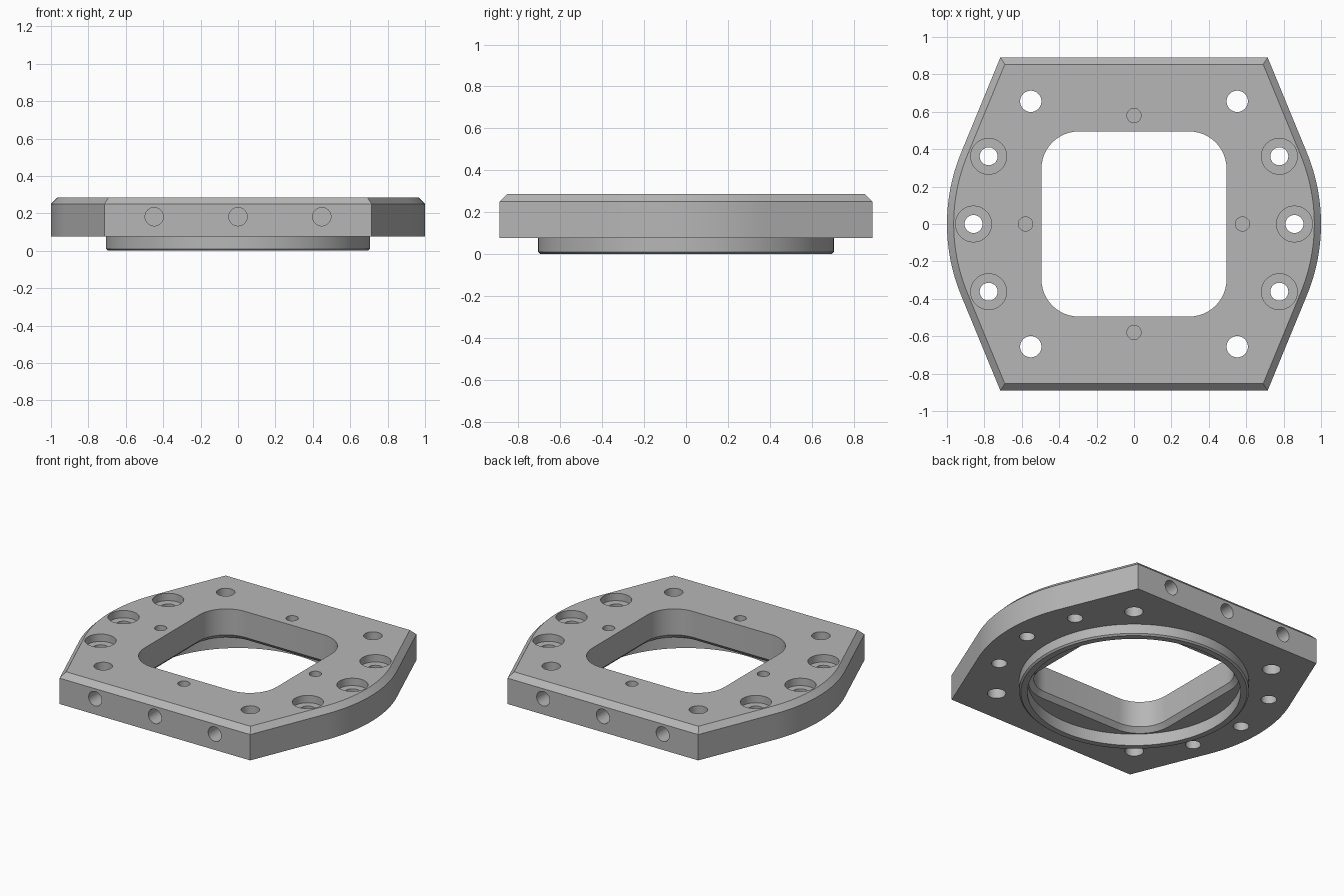
import bpy, bmesh, math
from mathutils import Matrix, Vector

cube = bpy.data.objects.get("Cube")
if cube:
    bpy.data.objects.remove(cube, do_unlink=True)

grey = bpy.data.materials.new("machined grey")
grey.use_nodes = True
colour = (0.47, 0.47, 0.47, 1)
grey.diffuse_color = colour
grey.node_tree.nodes["Principled BSDF"].inputs["Base Color"].default_value = colour

BOTTOM, TOP, BEVEL = 0.075, 0.286, 0.036
LEDGE = 0.08


def loft(name, layers, matrix=Matrix()):
    """Closed solid through (loop, height) layers."""
    bm = bmesh.new()
    rings = [[bm.verts.new(matrix @ Vector((x, y, z))) for x, y in loop] for loop, z in layers]
    for a, b in zip(rings, rings[1:]):
        for i in range(len(a)):
            j = (i + 1) % len(a)
            bm.faces.new((a[i], a[j], b[j], b[i]))
    bm.faces.new(rings[0][::-1])
    bm.faces.new(rings[-1])
    bmesh.ops.recalc_face_normals(bm, faces=bm.faces)
    mesh = bpy.data.meshes.new(name)
    bm.to_mesh(mesh)
    bm.free()
    mesh.materials.append(grey)
    obj = bpy.data.objects.new(name, mesh)
    bpy.context.collection.objects.link(obj)
    return obj


def arc(cx, cy, r, start, end, n):
    angles = [math.radians(start + (end - start) * i / n) for i in range(n + 1)]
    return [(cx + r * math.cos(a), cy + r * math.sin(a)) for a in angles]


def circle(r, n=40, cx=0, cy=0):
    return arc(cx, cy, r, 0, 360, n)[:-1]


def rounded_square(half, r):
    c = half - r
    loop = []
    for k, (sx, sy) in enumerate(((1, 1), (-1, 1), (-1, -1), (1, -1))):
        loop += arc(sx * c, sy * c, r, 90 * k, 90 * k + 90, 12)
    return loop


def outline(inset):
    """Round sides running tangentially into straight tapers."""
    angle, r, y = 22.4, 1 - inset, 0.89 - inset
    t = math.radians(angle)
    x = (r - y * math.sin(t)) / math.cos(t)
    right = [(x, -y)] + arc(0, 0, r, -angle, angle, 24) + [(x, y)]
    return right + [(-px, -py) for px, py in right]


def boolean(target, tool, operation="DIFFERENCE"):
    tool.hide_render = True
    mod = target.modifiers.new(tool.name, "BOOLEAN")
    mod.object, mod.operation, mod.solver = tool, operation, "EXACT"
    bpy.context.view_layer.objects.active = target
    bpy.ops.object.modifier_apply(modifier=mod.name)
    bpy.data.objects.remove(tool, do_unlink=True)


def drill(x, y, r, z0, z1=0.4):
    boolean(plate, loft("drill", [(circle(r, 32, x, y), z0), (circle(r, 32, x, y), z1)]))


# Plate with bevelled top rim
plate = loft("mounting_plate", [(outline(0), BOTTOM), (outline(0), TOP - BEVEL),
                                (outline(BEVEL), TOP)])

# Locating ring under the plate
ring = loft("locating_ring", [(circle(0.695, 96), 0), (circle(0.706, 96), 0.01),
                              (circle(0.706, 96), 0.12)])
boolean(plate, ring, "UNION")

# Round bore, then the square opening with a bevelled lower edge
boolean(plate, loft("bore", [(circle(0.655, 96), -0.1), (circle(0.655, 96), LEDGE)]))
boolean(plate, loft("opening", [(rounded_square(0.53, 0.235), LEDGE - 0.005),
                                (rounded_square(0.495, 0.2), LEDGE + 0.03),
                                (rounded_square(0.495, 0.2), 0.4)]))

# Corner through holes
for sx in (-1, 1):
    for sy in (-1, 1):
        drill(sx * 0.552, sy * 0.656, 0.057, -0.1)

# Counterbored bolt holes along the round sides
for sx in (-1, 1):
    for x, y in ((0.777, 0.362), (0.858, 0), (0.777, -0.362)):
        drill(sx * x, y, 0.048, -0.1)
        drill(sx * x, y, 0.096, TOP - 0.05)

# Blind pin holes around the opening
for x, y in ((0.58, 0), (-0.58, 0), (0, 0.58), (0, -0.58)):
    drill(x, y, 0.038, TOP - 0.12)

# Blind holes in the front and back edges
for side in (-1, 1):
    for x in (-0.448, 0, 0.448):
        place = Matrix.Translation((x, side * 0.84, 0.182)) @ Matrix.Rotation(math.pi / 2, 4, "X")
        boolean(plate, loft("edge_drill", [(circle(0.049, 32), -0.1), (circle(0.049, 32), 0.1)], place))

# Smooth round walls, crisp edges
bpy.ops.object.select_all(action="DESELECT")
plate.select_set(True)
bpy.context.view_layer.objects.active = plate
bpy.ops.object.shade_smooth_by_angle(angle=math.radians(25))
